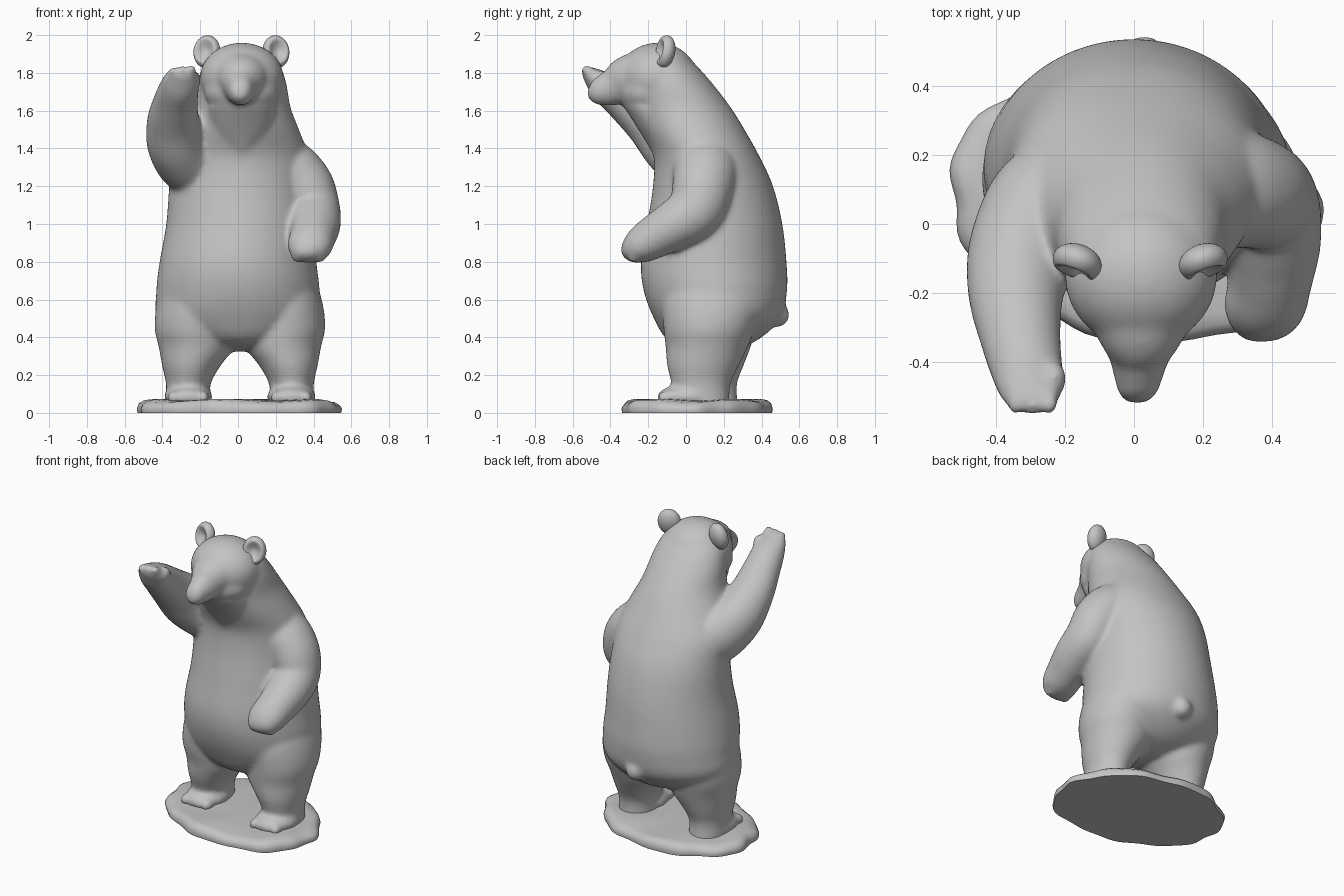
import bpy, bmesh, math
from mathutils import Vector, Matrix

cube = bpy.data.objects.get("Cube")
if cube:
    bpy.data.objects.remove(cube, do_unlink=True)

stone = bpy.data.materials.new("grey_stone")
stone.use_nodes = True
GREY = (0.55, 0.55, 0.55, 1)
stone.diffuse_color = GREY
stone.node_tree.nodes["Principled BSDF"].inputs["Base Color"].default_value = GREY

SIDES = 64


def make_object(name, bm, angle=180):
    bmesh.ops.recalc_face_normals(bm, faces=bm.faces)
    mesh = bpy.data.meshes.new(name)
    bm.to_mesh(mesh)
    bm.free()
    mesh.materials.append(stone)
    obj = bpy.data.objects.new(name, mesh)
    bpy.context.scene.collection.objects.link(obj)
    bpy.ops.object.select_all(action='DESELECT')
    obj.select_set(True)
    bpy.context.view_layer.objects.active = obj
    bpy.ops.object.shade_smooth_by_angle(angle=math.radians(angle))
    return obj


def spline(points, steps=6):
    """Smooth run through points of (x, y, z, radius_u, radius_v)."""
    p = [Vector(q) for q in points]
    p = [p[0] * 2 - p[1]] + p + [p[-1] * 2 - p[-2]]
    out = []
    for a, b, c, d in zip(p, p[1:], p[2:], p[3:]):
        for i in range(steps):
            t = i / steps
            out.append(b + (c - a) * (t / 2) + (a * 2 - b * 5 + c * 4 - d) * (t * t / 2)
                       + (b * 3 - a - c * 3 + d) * (t ** 3 / 2))
    return out + [p[-2]]


def skin(bm, rings):
    """Bridge closed rings and cap both ends."""
    for a, b in zip(rings, rings[1:]):
        for k in range(len(a)):
            n = (k + 1) % len(a)
            bm.faces.new((a[k], a[n], b[n], b[k]))
    bm.faces.new(rings[0][::-1])
    bm.faces.new(rings[-1])


def loft(bm, points, flat=False):
    """Elliptic rings along a path, level when flat, else square to the path."""
    pts = spline(points)
    rings = []
    for i, q in enumerate(pts):
        t = Vector((0, 0, 1))
        if not flat:
            t = Vector((pts[min(i + 1, len(pts) - 1)] - pts[max(i - 1, 0)])[:3]).normalized()
        u = Vector((1, 0, 0))
        u = (u - t * u.dot(t)).normalized()
        v = t.cross(u)
        angles = [math.tau * k / SIDES for k in range(SIDES)]
        rings.append([bm.verts.new(Vector(q[:3]) + u * q[3] * math.cos(a) + v * q[4] * math.sin(a))
                      for a in angles])
    skin(bm, rings)


def blob(bm, center, radii, tilt=0):
    """Ellipsoid tipped about the x axis."""
    m = Matrix.Translation(center) @ Matrix.Rotation(tilt, 4, 'X') @ Matrix.Diagonal((*radii, 1))
    bmesh.ops.create_uvsphere(bm, u_segments=40, v_segments=24, radius=1, matrix=m)


def ear(bm, center, turn):
    """Thick disc with a dished front."""
    verts = bmesh.ops.create_uvsphere(bm, u_segments=40, v_segments=32, radius=1)["verts"]
    m = (Matrix.Translation(center) @ Matrix.Rotation(turn, 4, 'Z')
         @ Matrix.Rotation(-0.2, 4, 'X') @ Matrix.Diagonal((0.073, 0.052, 0.088, 1)))
    for v in verts:
        r = math.hypot(v.co.x, v.co.z)
        if v.co.y < 0 and r < 0.8:
            v.co.y += 0.9 * (1 - (r / 0.8) ** 2) ** 1.5
        v.co = m @ v.co


bm = bmesh.new()

# Torso, leaning forward into the neck
loft(bm, [(0.01, 0.14, 0.325, 0.05, 0.07), (0.01, 0.14, 0.38, 0.25, 0.23),
          (0.0, 0.165, 0.5, 0.42, 0.335), (0.0, 0.155, 0.65, 0.432, 0.38),
          (0.0, 0.147, 0.8, 0.415, 0.385), (0.01, 0.152, 1.0, 0.39, 0.358),
          (0.01, 0.143, 1.2, 0.375, 0.318), (0.01, 0.108, 1.36, 0.362, 0.28),
          (0.015, 0.04, 1.5, 0.308, 0.27), (0.02, -0.015, 1.62, 0.258, 0.25),
          (0.02, -0.07, 1.75, 0.235, 0.205), (0.02, -0.105, 1.85, 0.195, 0.15),
          (0.02, -0.12, 1.92, 0.1, 0.09)], flat=True)

# Head, cheeks and muzzle
blob(bm, (0.02, -0.15, 1.775), (0.222, 0.21, 0.185))
blob(bm, (0.02, -0.2, 1.7), (0.2, 0.16, 0.125))
loft(bm, [(0.02, -0.22, 1.78, 0.17, 0.145), (0.018, -0.31, 1.762, 0.135, 0.128),
          (0.015, -0.385, 1.725, 0.09, 0.1), (0.012, -0.45, 1.708, 0.07, 0.082),
          (0.01, -0.495, 1.71, 0.055, 0.062), (0.01, -0.517, 1.715, 0.03, 0.03)])

# Throat ruff coming to a point on the chest
loft(bm, [(0.02, -0.2, 1.62, 0.18, 0.13), (0.02, -0.14, 1.48, 0.15, 0.1),
          (0.02, -0.09, 1.36, 0.04, 0.08)], flat=True)

# Raised right arm
loft(bm, [(-0.13, 0.14, 1.27, 0.12, 0.12), (-0.24, 0.06, 1.33, 0.175, 0.185),
          (-0.322, -0.07, 1.42, 0.158, 0.168), (-0.343, -0.2, 1.54, 0.14, 0.13),
          (-0.33, -0.33, 1.65, 0.118, 0.105), (-0.31, -0.43, 1.725, 0.105, 0.085),
          (-0.298, -0.49, 1.775, 0.092, 0.055), (-0.292, -0.525, 1.805, 0.065, 0.035),
          (-0.29, -0.54, 1.82, 0.025, 0.015)])
for i in range(3):
    blob(bm, (-0.345 + i * 0.05, -0.515, 1.795 + i * 0.006), (0.028, 0.045, 0.03), -0.7)
blob(bm, (-0.23, -0.45, 1.765), (0.036, 0.045, 0.05), -0.7)

# Bent left arm
loft(bm, [(0.11, 0.11, 1.38, 0.12, 0.12), (0.25, 0.105, 1.3, 0.16, 0.17),
          (0.352, 0.09, 1.2, 0.155, 0.163), (0.403, 0.05, 1.075, 0.138, 0.148),
          (0.405, -0.06, 0.995, 0.138, 0.132), (0.395, -0.17, 0.93, 0.122, 0.115),
          (0.378, -0.25, 0.88, 0.118, 0.095), (0.37, -0.305, 0.84, 0.085, 0.058),
          (0.37, -0.325, 0.82, 0.035, 0.02)])
for i in range(4):
    blob(bm, (0.31 + i * 0.042, -0.275, 0.83), (0.028, 0.038, 0.038), 0.6)

# Legs and feet, the right one set a little further back
for sign, shift, back in ((1, 0, 0), (-1, 0.02, 0.05)):
    leg = [(0.285, 0.09, 0.03, 0.115, 0.14), (0.283, 0.08, 0.15, 0.118, 0.155),
           (0.267, 0.09, 0.25, 0.155, 0.19), (0.24, 0.11, 0.35, 0.2, 0.218),
           (0.25, 0.125, 0.46, 0.212, 0.245), (0.235, 0.145, 0.62, 0.203, 0.265),
           (0.2, 0.15, 0.85, 0.15, 0.2)]
    loft(bm, [(sign * x + shift, y + back * (1 - min(z, 0.5) * 2), z, u, v)
              for x, y, z, u, v in leg], flat=True)
    foot_x = sign * 0.283 + shift
    blob(bm, (foot_x, 0.02 + back, 0.085), (0.13, 0.175, 0.068))
    for i in range(4):
        blob(bm, (foot_x - 0.08 + i * 0.053, -0.105 + back, 0.08), (0.032, 0.05, 0.038))

# Tail
blob(bm, (0.03, 0.488, 0.52), (0.062, 0.06, 0.066))

# Fuse the parts into one smooth carved figure
bear = make_object("bear_figure", bm)
remesh = bear.modifiers.new("fuse", 'REMESH')
remesh.mode = 'VOXEL'
remesh.voxel_size = 0.012
remesh.use_smooth_shade = True
soften = bear.modifiers.new("soften", 'SMOOTH')
soften.factor = 0.5
soften.iterations = 20

# Ears
bm = bmesh.new()
for side in (-1, 1):
    ear(bm, (0.018 + side * 0.183, -0.112, 1.912), side * 0.35)
make_object("ears", bm)

# Uneven rocky base slab, reaching furthest at the front left
bm = bmesh.new()
COUNT = 96
rings = []
for scale, z in ((0.99, 0), (1, 0.02), (0.98, 0.045), (0.93, 0.062), (0.84, 0.068),
                 (0.55, 0.07), (0.25, 0.072)):
    ring = []
    for k in range(COUNT):
        a = math.tau * k / COUNT
        r = scale * (1 + 0.018 * math.sin(7 * a + 1) + 0.012 * math.sin(13 * a)
                     + 0.06 * max(0, math.cos(a + 0.75)) ** 6)
        lump = 0.007 * math.sin(5 * a + scale * 5) * scale if z > 0.03 else 0
        y = 0.06 + 0.395 * r * math.sin(a) - 0.045 * r * math.cos(a)
        ring.append(bm.verts.new((0.535 * r * math.cos(a), y, z + lump)))
    rings.append(ring)
skin(bm, rings)
make_object("ground_base", bm, 50)
